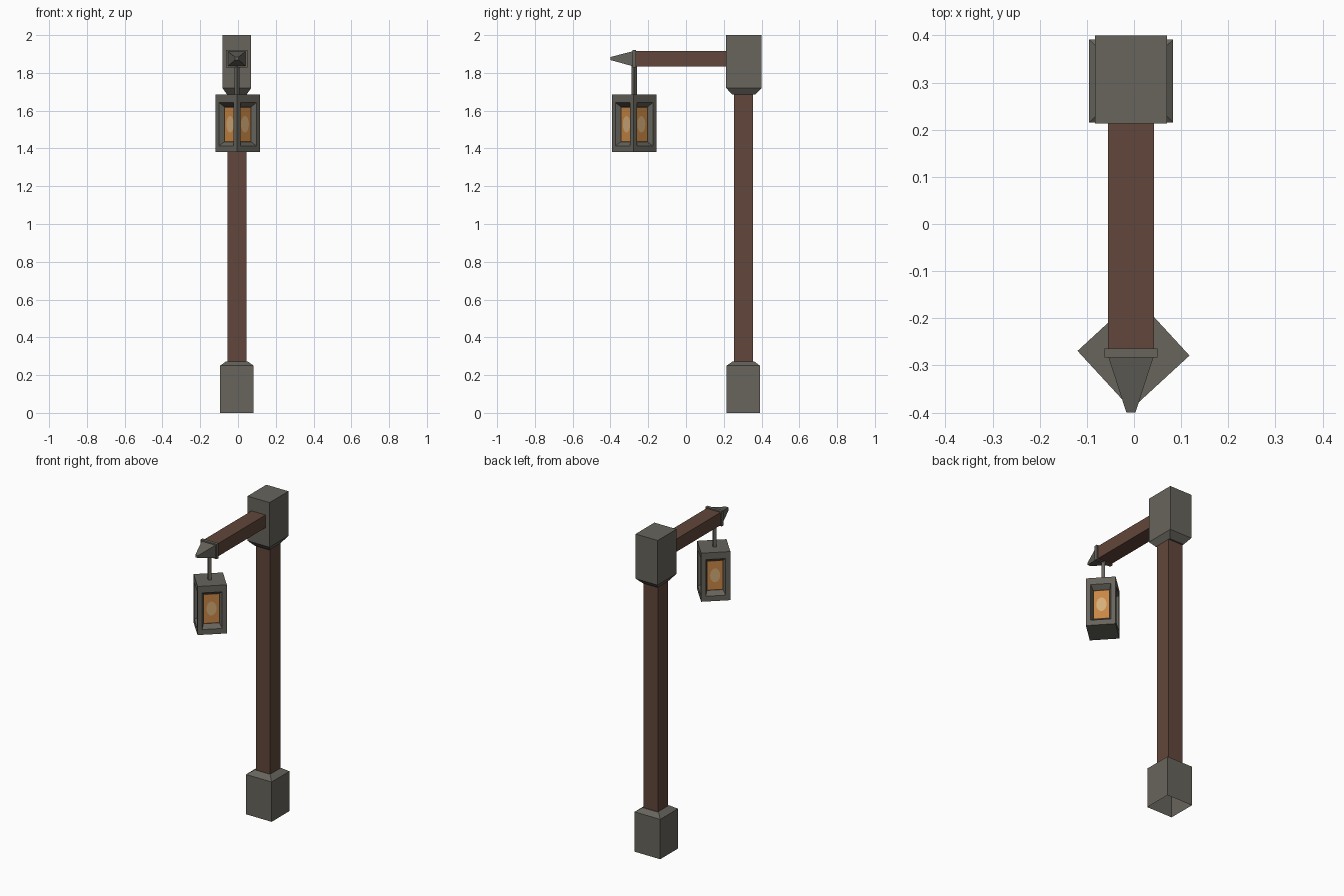
import bpy, bmesh, math
from mathutils import Vector

if "Cube" in bpy.data.objects:
    bpy.data.objects.remove(bpy.data.objects["Cube"])


def material(name, rgb):
    m = bpy.data.materials.new(name)
    m.diffuse_color = (*rgb, 1)
    m.use_nodes = True
    m.node_tree.nodes["Principled BSDF"].inputs["Base Color"].default_value = m.diffuse_color
    return m


IRON = material("dark_iron", (0.135, 0.128, 0.107))
WOOD = material("brown_wood", (0.122, 0.062, 0.043))
AMBER = material("amber_glass", (0.58, 0.24, 0.06))
GLOW = material("pale_glow", (0.66, 0.42, 0.19))
RIM = material("burnt_amber", (0.22, 0.085, 0.02))


def make(name, bm, mats):
    me = bpy.data.meshes.new(name)
    bm.to_mesh(me)
    bm.free()
    for m in mats:
        me.materials.append(m)
    ob = bpy.data.objects.new(name, me)
    bpy.context.collection.objects.link(ob)
    return ob


def rect_z(x0, x1, y0, y1, z):
    return [(x0, y0, z), (x1, y0, z), (x1, y1, z), (x0, y1, z)]


def rect_y(x0, x1, z0, z1, y):
    return [(x0, y, z0), (x1, y, z0), (x1, y, z1), (x0, y, z1)]


def loft(name, rings, mat, open_start=False):
    """Skin a stack of four-point rings into a solid."""
    bm = bmesh.new()
    loops = [[bm.verts.new(p) for p in r] for r in rings]
    for a, b in zip(loops, loops[1:]):
        for i in range(4):
            j = (i + 1) % 4
            bm.faces.new((a[i], a[j], b[j], b[i]))
    if not open_start:
        bm.faces.new(loops[0][::-1])
    bm.faces.new(loops[-1])
    bmesh.ops.recalc_face_normals(bm, faces=bm.faces)
    return make(name, bm, [mat])


# Post with its hollow foot and heavy cap
loft("post", [rect_z(-0.055, 0.045, 0.255, 0.355, z) for z in (0.25, 1.75)], WOOD)
loft("post_foot", [rect_z(-0.095, 0.083, 0.215, 0.391, 0),
                   rect_z(-0.095, 0.083, 0.215, 0.391, 0.25),
                   rect_z(-0.062, 0.05, 0.248, 0.36, 0.273)], IRON, open_start=True)
loft("post_cap", [rect_z(-0.057, 0.045, 0.244, 0.365, 1.685),
                  rect_z(-0.083, 0.07, 0.213, 0.4, 1.72),
                  rect_z(-0.083, 0.07, 0.213, 0.4, 2.0)], IRON)

# Arm with collar and pointed tip
loft("arm", [rect_y(-0.055, 0.042, 1.835, 1.915, y) for y in (0.25, -0.27)], WOOD)
loft("arm_collar", [rect_y(-0.063, 0.05, 1.829, 1.922, y) for y in (-0.264, -0.283)], IRON)
loft("arm_tip", [rect_y(-0.055, 0.042, 1.835, 1.915, -0.28),
                 rect_y(-0.016, 0.003, 1.868, 1.884, -0.4)], IRON)

# Lantern, turned almost a half right angle
CX, CY, HALF = -0.001, -0.274, 0.084
TURN = math.radians(42.6)


def side_point(k, u, z, depth):
    """Point on lantern side k: u across the side, depth inwards."""
    a = TURN + k * math.pi / 2
    n = Vector((math.cos(a), math.sin(a), 0))
    t = Vector((-math.sin(a), math.cos(a), 0))
    return Vector((CX, CY, z)) + n * (HALF - depth) + t * u


# Nested frames of each side: half width, bottom, top, depth
FRAMES = [(HALF, 1.38, 1.685, 0), (0.057, 1.413, 1.643, 0),
          (0.046, 1.435, 1.62, 0.03), (0.042, 1.44, 1.615, 0.03)]
bm = bmesh.new()
for k in range(4):
    loops = [[bm.verts.new(side_point(k, u, z, d))
              for u, z in ((-w, z0), (w, z0), (w, z1), (-w, z1))]
             for w, z0, z1, d in FRAMES]
    for n, (a, b) in enumerate(zip(loops, loops[1:])):
        for i in range(4):
            j = (i + 1) % 4
            f = bm.faces.new((a[i], a[j], b[j], b[i]))
            f.material_index = 2 if n == 2 else 0
    bm.faces.new(loops[-1]).material_index = 1
for z in (1.38, 1.685):
    vs = [bm.verts.new(side_point(k, HALF, z, 0)) for k in range(4)]
    bm.faces.new(vs if z > 1.5 else vs[::-1])
bmesh.ops.remove_doubles(bm, verts=bm.verts, dist=0.0005)
make("lantern", bm, [IRON, AMBER, RIM])

# Pale glow in the middle of every pane
bm = bmesh.new()
for k in range(4):
    bm.faces.new([bm.verts.new(side_point(k, 0.029 * math.cos(t), 1.528 + 0.044 * math.sin(t), 0.0285))
                  for t in (i * math.pi / 8 for i in range(16))])
make("pane_glow", bm, [GLOW])

# Hanger rod
RX, RY, R = -0.006, -0.274, 0.0135
loft("hanger_rod", [[(RX + R, RY, z), (RX, RY + R, z), (RX - R, RY, z), (RX, RY - R, z)]
                    for z in (1.68, 1.85)], IRON)
